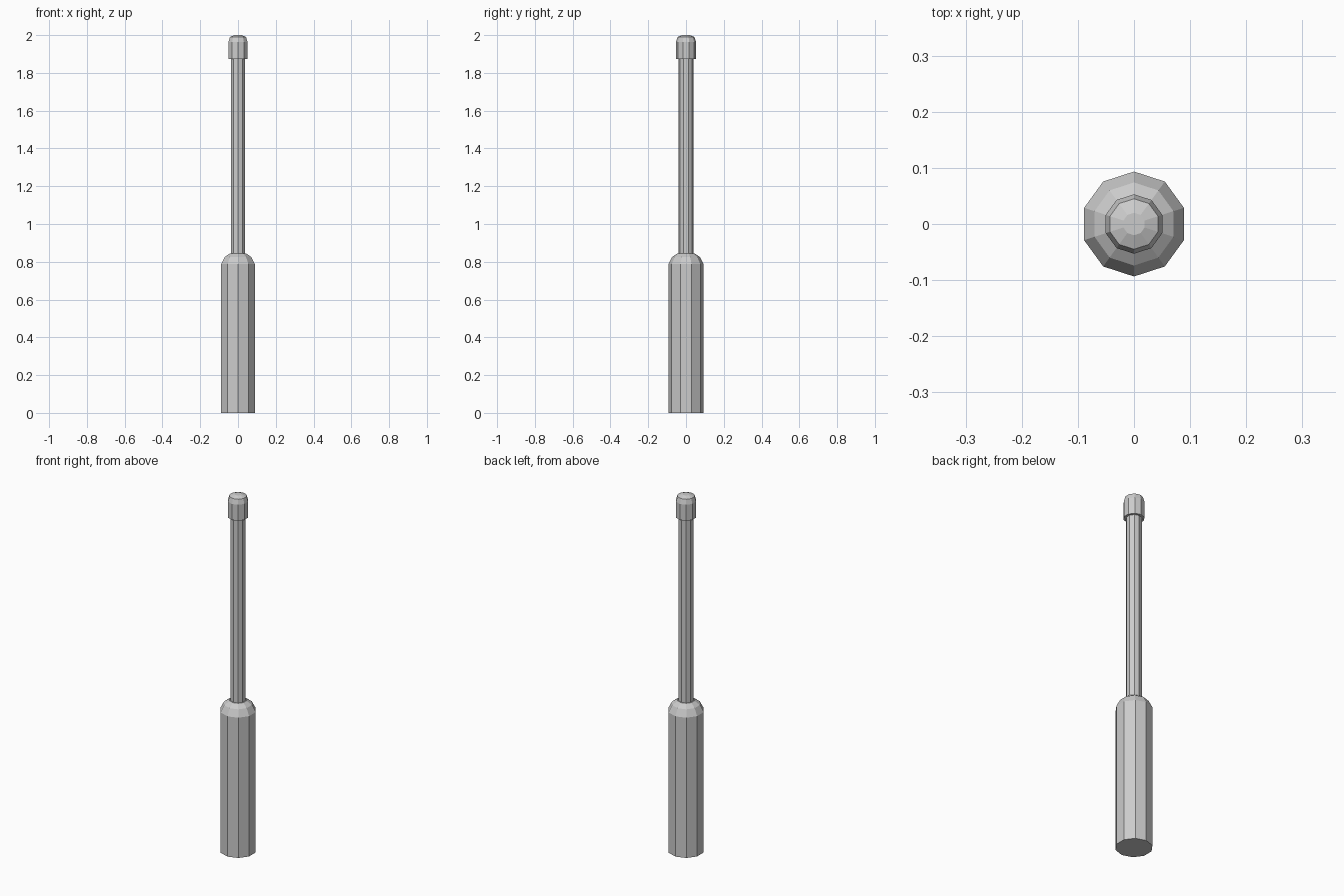
import bpy, bmesh, math

if "Cube" in bpy.data.objects:
    bpy.data.objects.remove(bpy.data.objects["Cube"])

SIDES = 10


def lathe(name, profile):
    """Closed flat-shaded solid of revolution from (radius, z) rings, one corner on +y."""
    bm = bmesh.new()
    rings = []
    for r, z in profile:
        ring = []
        for i in range(SIDES):
            a = math.pi / 2 + 2 * math.pi * i / SIDES
            ring.append(bm.verts.new((r * math.cos(a), r * math.sin(a), z)))
        rings.append(ring)
    for low, high in zip(rings, rings[1:]):
        for i in range(SIDES):
            j = (i + 1) % SIDES
            bm.faces.new((low[i], low[j], high[j], high[i]))
    bm.faces.new(rings[0][::-1])
    bm.faces.new(rings[-1])
    mesh = bpy.data.meshes.new(name)
    bm.to_mesh(mesh)
    bm.free()
    obj = bpy.data.objects.new(name, mesh)
    bpy.context.collection.objects.link(obj)
    return obj


# Thick grip with rounded shoulder
lathe("handle", [(0.0935, 0), (0.0935, 0.787), (0.074, 0.825), (0.045, 0.845)])

# Slim rod, sunk into grip and tip
lathe("shaft", [(0.04, 0.80), (0.04, 1.90)])

# Rounded end cap
lathe("tip_cap", [(0.053, 1.873), (0.053, 1.963), (0.045, 1.99), (0.02, 2.0)])
